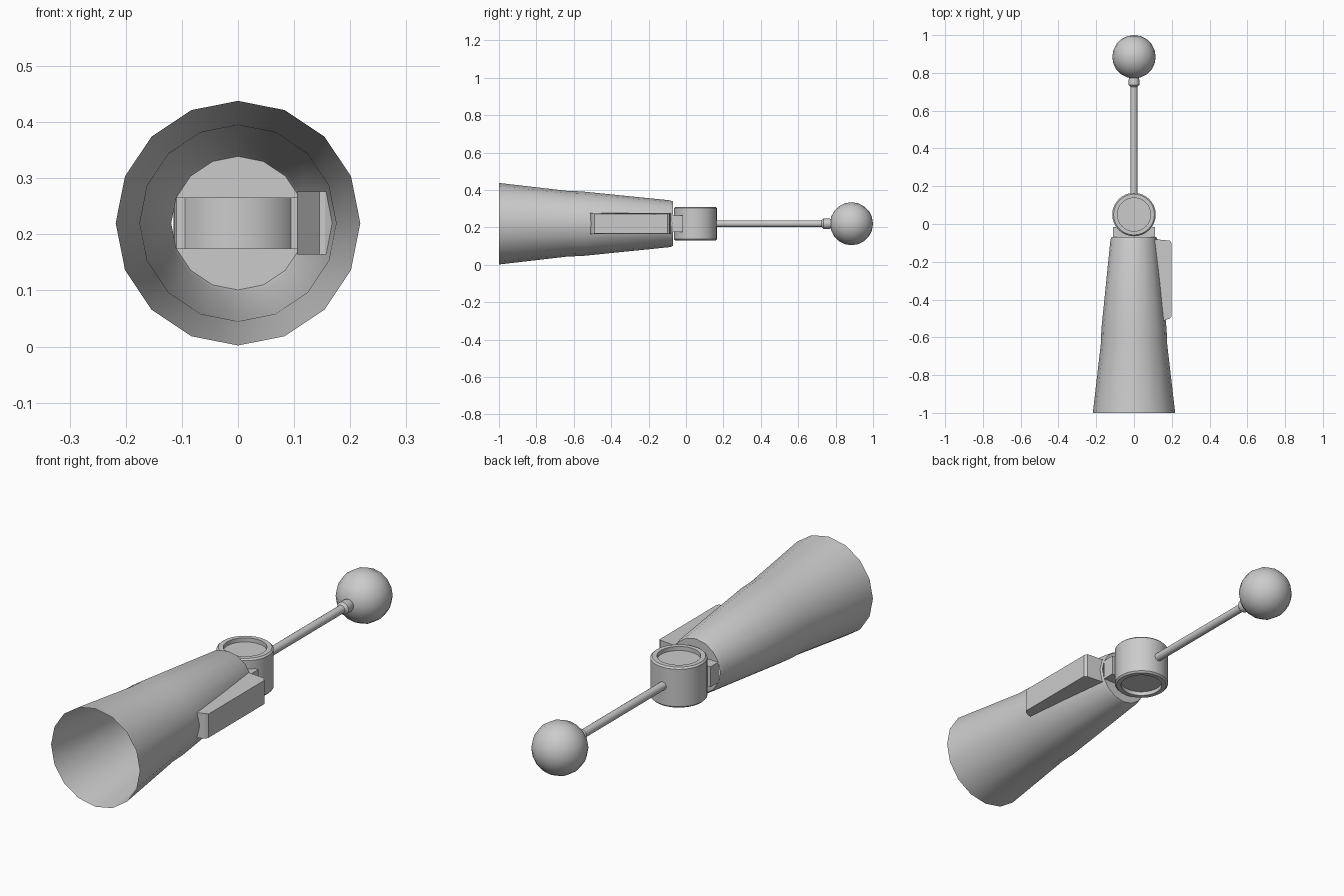
import bpy, bmesh, math
from mathutils import Vector

if "Cube" in bpy.data.objects:
    bpy.data.objects.remove(bpy.data.objects["Cube"])

CZ = 0.22  # height of the main axis

grey = bpy.data.materials.new("plain_grey")
grey.diffuse_color = (0.6, 0.6, 0.6, 1)
grey.use_nodes = True
grey.node_tree.nodes["Principled BSDF"].inputs["Base Color"].default_value = grey.diffuse_color


def finish(bm, name, angle=35):
    bmesh.ops.remove_doubles(bm, verts=bm.verts, dist=1e-5)
    bmesh.ops.recalc_face_normals(bm, faces=bm.faces)
    me = bpy.data.meshes.new(name)
    bm.to_mesh(me)
    bm.free()
    me.materials.append(grey)
    me.shade_smooth()
    me.set_sharp_from_angle(angle=math.radians(angle))
    ob = bpy.data.objects.new(name, me)
    bpy.context.collection.objects.link(ob)
    return ob


def lathe(profile, sides, axis, origin):
    """Turn (radius, position) points round the y or z axis."""
    bm = bmesh.new()
    rings = []
    for r, t in profile:
        ring = []
        for i in range(sides):
            a = 2 * math.pi * i / sides
            s, c = r * math.sin(a), r * math.cos(a)
            p = Vector((s, t, c)) if axis == 'y' else Vector((s, c, t))
            ring.append(bm.verts.new(p + Vector(origin)))
        rings.append(ring)
    for a, b in zip(rings, rings[1:]):
        for i in range(sides):
            j = (i + 1) % sides
            bm.faces.new((a[i], a[j], b[j], b[i]))
    return bm


AXIS = (0, 0, CZ)

# hollow tapered sleeve, open at the front
finish(lathe([(0.218, -1), (0.175, -0.63), (0.173, -0.56),
              (0.125, -0.085), (0.119, -0.07)], 16, 'y', AXIS), "tapered_sleeve")

# end cap of the sleeve, with a slot where the bracket passes
bm = bmesh.new()
bmesh.ops.create_circle(bm, cap_ends=True, segments=16, radius=0.119)
for v in bm.verts:
    v.co = Vector((v.co.x, -0.07, CZ + v.co.y))
for z in (CZ - 0.045, CZ + 0.045):
    bmesh.ops.bisect_plane(bm, geom=bm.verts[:] + bm.edges[:] + bm.faces[:],
                           plane_co=(0, 0, z), plane_no=(0, 0, 1))
mid = [f for f in bm.faces if abs(f.calc_center_median().z - CZ) < 0.02]
bmesh.ops.delete(bm, geom=mid, context='FACES')
finish(bm, "sleeve_cap")

# bracket between sleeve and hub, open towards the sleeve
bm = bmesh.new()
bmesh.ops.create_cube(bm, size=1)
for v in bm.verts:
    v.co = Vector((v.co.x * 0.22, -0.0425 + v.co.y * 0.055, CZ + v.co.z * 0.09))
back = [f for f in bm.faces if f.calc_center_median().y < -0.069]
bmesh.ops.delete(bm, geom=back, context='FACES')
finish(bm, "bracket")

# pivot hub with recessed faces above and below
half = [(0, 0.072), (0.088, 0.072), (0.088, 0.09), (0.108, 0.09), (0.115, 0.083)]
hub = half + [(r, -t) for r, t in reversed(half)]
finish(lathe(hub, 32, 'z', (0, 0.05, CZ)), "pivot_hub")

# rod with a small collar
finish(lathe([(0, 0.12), (0.018, 0.12), (0.018, 0.725), (0.028, 0.735),
              (0.028, 0.765), (0.022, 0.79), (0, 0.79)], 16, 'y', AXIS), "rod")

# ball on the end
R = 0.115
ball = [(R * math.sin(math.pi * k / 10), -R * math.cos(math.pi * k / 10))
        for k in range(11)]
finish(lathe(ball, 16, 'y', (0, 0.885, CZ)), "end_ball")

# wedge lever on the right side
outline = [(0.105, -0.08), (0.19, -0.088), (0.199, -0.1), (0.199, -0.49),
           (0.19, -0.5), (0.155, -0.513), (0.145, -0.513)]
bm = bmesh.new()
low = bm.faces.new([bm.verts.new((x, y, CZ - 0.056)) for x, y in outline])
ext = bmesh.ops.extrude_face_region(bm, geom=[low], use_keep_orig=True)
top = [g for g in ext["geom"] if isinstance(g, bmesh.types.BMVert)]
bmesh.ops.translate(bm, verts=top, vec=(0, 0, 0.112))
# narrow the outer face slightly
for v in bm.verts:
    if v.co.x > 0.195:
        v.co.z = CZ + (v.co.z - CZ) * 0.94
finish(bm, "side_lever", 20)
